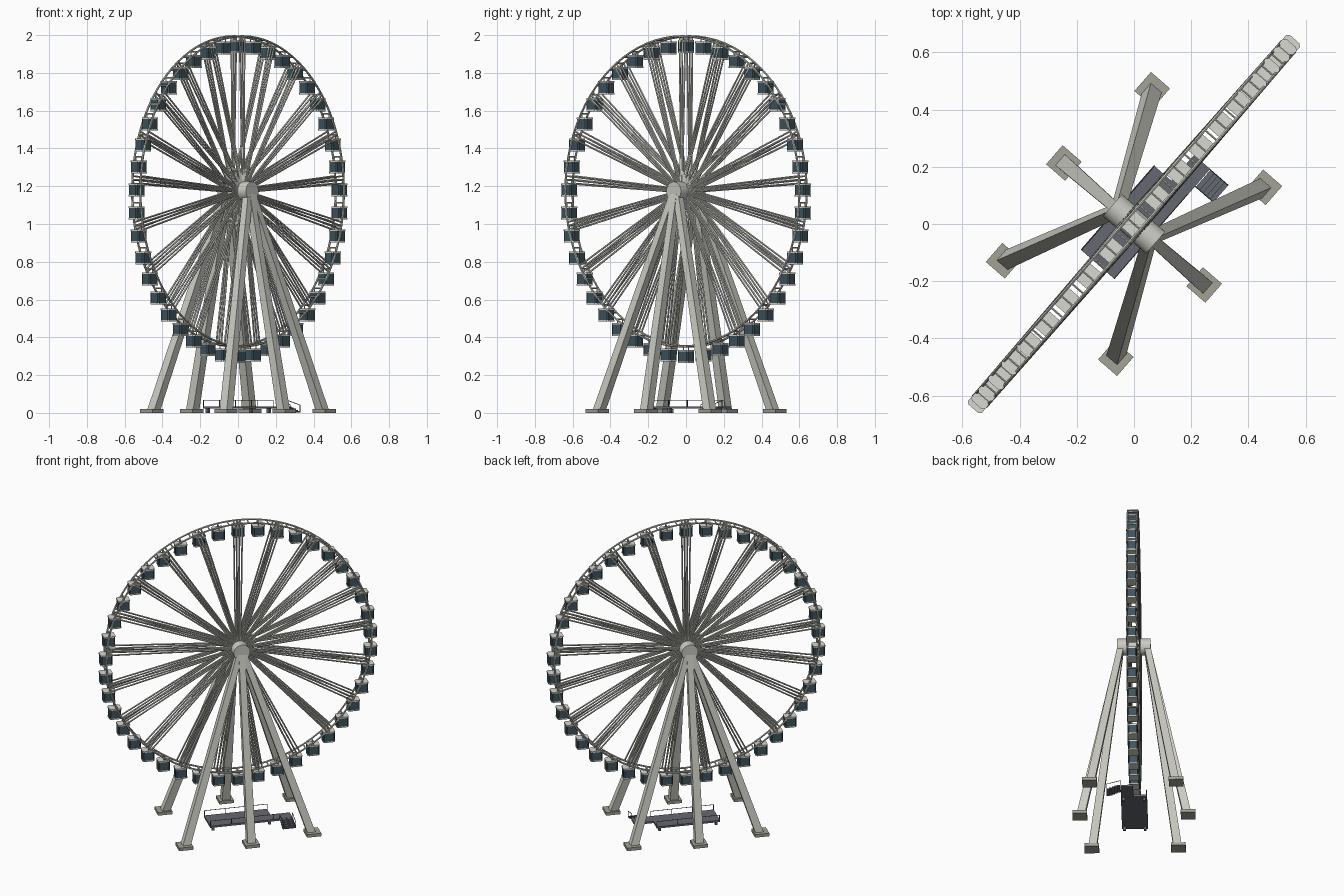
import bpy, bmesh
from math import sin, cos, pi, radians
from mathutils import Vector, Matrix

if "Cube" in bpy.data.objects:
    bpy.data.objects.remove(bpy.data.objects["Cube"])

# Local frame: x along the wheel plane, y along the axle; all turned by TURN at the end
TURN = Matrix.Rotation(radians(49), 4, 'Z')
HUB, R, N, HALF = 1.173, 0.821, 42, 0.029


def material(name, rgb):
    m = bpy.data.materials.new(name)
    m.diffuse_color = (*rgb, 1)
    m.use_nodes = True
    m.node_tree.nodes["Principled BSDF"].inputs["Base Color"].default_value = m.diffuse_color
    return m


STEEL = material("warm_steel", (0.60, 0.60, 0.55))
GLASS = material("dark_glass", (0.05, 0.09, 0.11))
PALE = material("pale_panel", (0.68, 0.69, 0.64))
DECK = material("deck_grey", (0.13, 0.14, 0.16))
STONE = material("footing", (0.36, 0.36, 0.31))


def finish(name, bm, mat, smooth=False):
    bmesh.ops.recalc_face_normals(bm, faces=bm.faces)
    bm.transform(TURN)
    me = bpy.data.meshes.new(name)
    bm.to_mesh(me)
    bm.free()
    ob = bpy.data.objects.new(name, me)
    bpy.context.collection.objects.link(ob)
    me.materials.append(mat)
    if smooth:
        bpy.context.view_layer.objects.active = ob
        ob.select_set(True)
        bpy.ops.object.shade_smooth_by_angle()
        ob.select_set(False)
    return ob


def box(bm, lo, hi):
    lo, hi = Vector(lo), Vector(hi)
    m = Matrix.Translation((lo + hi) / 2) @ Matrix.Diagonal((*(hi - lo), 1))
    bmesh.ops.create_cube(bm, size=1, matrix=m)


def rod(bm, a, b, r, sides=6):
    a, b = Vector(a), Vector(b)
    d = b - a
    m = Matrix.Translation((a + b) / 2) @ d.to_track_quat('Z', 'Y').to_matrix().to_4x4()
    bmesh.ops.create_cone(bm, cap_ends=True, segments=sides, radius1=r, radius2=r, depth=d.length, matrix=m)


def leg(bm, a, ha, b, hb):
    # post lofted between two level squares
    rings = [[bm.verts.new((p[0] + x * h, p[1] + y * h, p[2])) for x, y in ((1, 1), (-1, 1), (-1, -1), (1, -1))]
             for p, h in ((a, ha), (b, hb))]
    for ring in rings:
        bm.faces.new(ring)
    for i in range(4):
        j = (i + 1) % 4
        bm.faces.new((rings[0][i], rings[0][j], rings[1][j], rings[1][i]))


def slab(bm, c, hx, hy, ch, z0, z1):
    # rectangle with cut corners, extruded upwards
    pts = [(hx, hy - ch), (hx - ch, hy), (ch - hx, hy), (-hx, hy - ch),
           (-hx, ch - hy), (ch - hx, -hy), (hx - ch, -hy), (hx, ch - hy)]
    f = bm.faces.new([bm.verts.new((c[0] + x, c[1] + y, c[2] + z0)) for x, y in pts])
    ext = bmesh.ops.extrude_face_region(bm, geom=[f])["geom"]
    bmesh.ops.translate(bm, vec=(0, 0, z1 - z0), verts=[v for v in ext if isinstance(v, bmesh.types.BMVert)])


def polar(a, r, y):
    return Vector((r * sin(a), y, HUB + r * cos(a)))


# Twin rims and the cross bars between them
bm = bmesh.new()
for y in (-HALF, HALF):
    for i in range(84):
        rod(bm, polar(i * pi / 42, R, y), polar((i + 1) * pi / 42, R, y), 0.0058)
finish("wheel_rims", bm, STEEL, True)
bm = bmesh.new()
for i in range(84):
    a = i * pi / 42
    rod(bm, polar(a, R, -HALF), polar(a, R, HALF), 0.004)
finish("rim_cross_bars", bm, STEEL)

# Spokes in bundles of six
bm = bmesh.new()
for i in range(21):
    a = i * 2 * pi / 21
    for s in (-1, 1):
        for t in (-1, 0, 1):
            rod(bm, polar(a + t * 0.15, 0.045, s * 0.036), polar(a + t * 0.024, R, s * HALF), 0.005, 5)
finish("spokes", bm, STEEL)

# Hub with end drums
bm = bmesh.new()
rod(bm, (0, -0.07, HUB), (0, 0.07, HUB), 0.048, 32)
for s in (-1, 1):
    rod(bm, (0, s * 0.035, HUB), (0, s * 0.1, HUB), 0.051, 32)
finish("hub", bm, STEEL, True)

# Hanging cabins, always upright
walls, panels, hangers = bmesh.new(), bmesh.new(), bmesh.new()
for i in range(N):
    p = polar(i * 2 * pi / N, R, 0)
    slab(walls, p, 0.035, 0.029, 0.006, -0.080, -0.027)
    slab(panels, p, 0.0375, 0.032, 0.009, -0.027, -0.019)
    slab(panels, p, 0.0365, 0.031, 0.008, -0.088, -0.080)
    for s in (-1, 1):
        rod(hangers, p + Vector((0, s * 0.02, 0)), p + Vector((0, s * 0.02, -0.022)), 0.003)
finish("cabin_walls", walls, GLASS)
finish("cabin_roofs_and_floors", panels, PALE)
finish("cabin_hangers", hangers, STEEL)

# Six support legs on square footings
legs, feet = bmesh.new(), bmesh.new()
for s in (-1, 1):
    for x, y in ((-0.396, 0.26), (0, 0.325), (0.396, 0.26)):
        leg(legs, (x * 0.98, s * y * 0.98, 0.012), 0.025, (x * 0.03, s * 0.08, HUB - 0.01), 0.019)
        box(feet, (x - 0.044, s * y - 0.044, 0), (x + 0.044, s * y + 0.044, 0.02))
finish("support_legs", legs, STEEL)
finish("leg_footings", feet, STONE)

# Boarding platform, landing and steps
bm = bmesh.new()
box(bm, (-0.19, -0.075, 0.022), (0.2, 0.082, 0.034))
box(bm, (0.2, -0.075, 0.022), (0.32, 0.0, 0.034))
for i in range(5):
    z = 0.034 - i * 0.006
    box(bm, (0.238, -0.08 - 0.016 * (i + 1), z - 0.007), (0.32, -0.078 - 0.016 * i, z))
for x in (-0.17, 0.18):
    for y in (-0.06, 0.065):
        box(bm, (x - 0.008, y - 0.008, 0), (x + 0.008, y + 0.008, 0.025))
finish("boarding_platform", bm, DECK)

# Handrails
bm = bmesh.new()
for y in (-0.073, 0.079):
    rod(bm, (-0.188, y, 0.067), (0.2, y, 0.067), 0.002)
    for i in range(4):
        x = -0.188 + 0.388 * i / 3
        rod(bm, (x, y, 0.03), (x, y, 0.067), 0.002)
for x in (0.24, 0.318):
    rod(bm, (x, -0.075, 0.065), (x, -0.158, 0.042), 0.002)
    rod(bm, (x, -0.075, 0.03), (x, -0.075, 0.065), 0.002)
    rod(bm, (x, -0.158, 0.008), (x, -0.158, 0.042), 0.002)
finish("handrails", bm, DECK)
